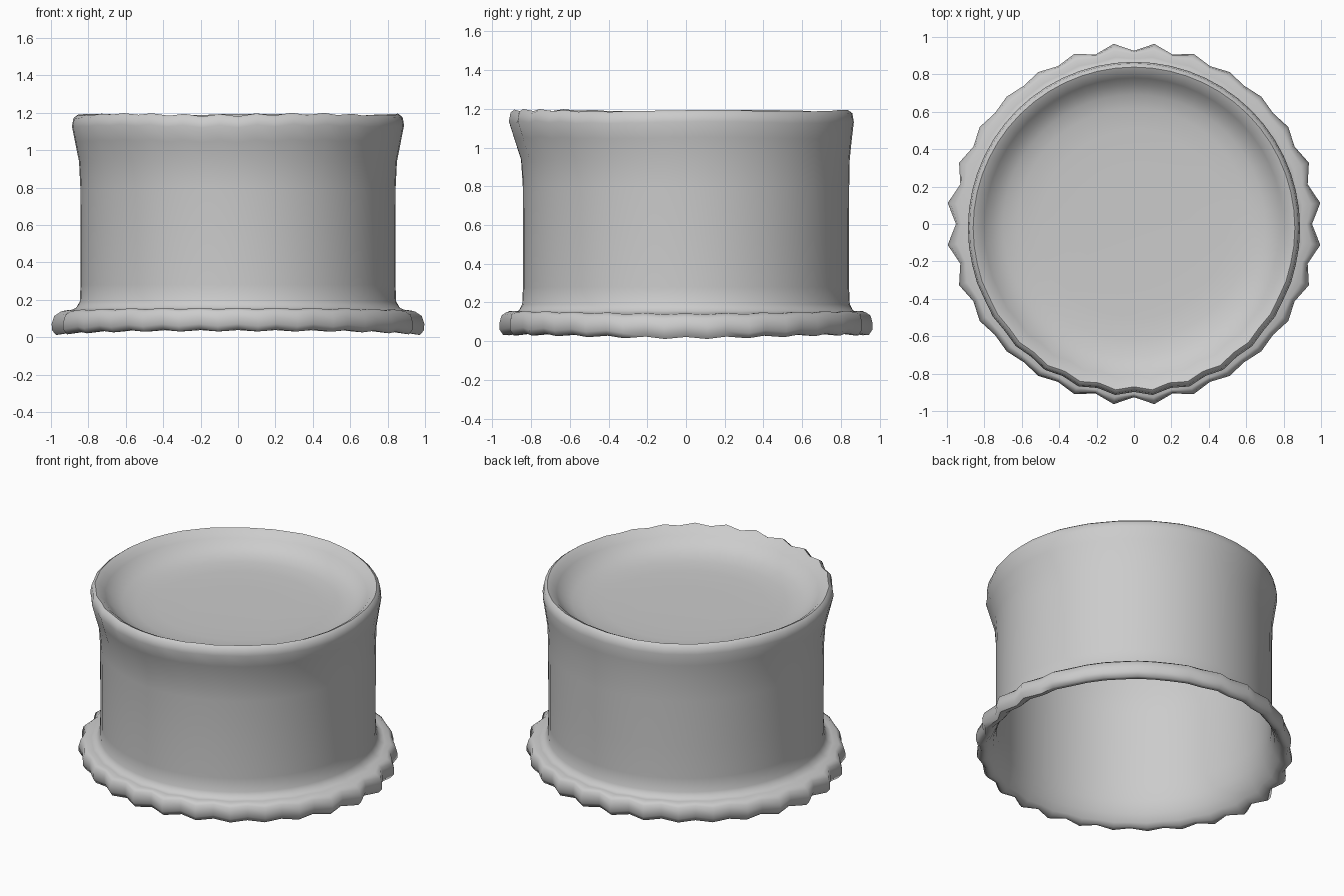
import bpy, bmesh, math

cube = bpy.data.objects.get("Cube")
if cube:
    bpy.data.objects.remove(cube, do_unlink=True)

SEGMENTS = 56
LOBES = SEGMENTS // 2

# Profile from dish centre, over the rim, down the wall, round the flange, up inside:
# radius, height, rim weight, flange weight
PROFILE = [
    (0.30, 1.05, 0, 0), (0.50, 1.053, 0, 0), (0.62, 1.06, 0.1, 0),
    (0.70, 1.078, 0.4, 0), (0.76, 1.107, 0.7, 0), (0.80, 1.145, 0.9, 0),
    (0.83, 1.175, 1, 0), (0.86, 1.19, 1, 0), (0.88, 1.175, 1, 0),
    (0.888, 1.13, 1, 0), (0.872, 1.05, 0.7, 0), (0.85, 0.94, 0.2, 0),
    (0.843, 0.8, 0, 0), (0.842, 0.5, 0, 0), (0.842, 0.28, 0, 0),
    (0.846, 0.19, 0, 0), (0.865, 0.158, 0, 0.1), (0.89, 0.15, 0, 0.3),
    (0.92, 0.153, 0, 0.6), (0.94, 0.138, 0, 0.9), (0.948, 0.1, 0, 1),
    (0.947, 0.065, 0, 1), (0.93, 0.036, 0, 0.9), (0.905, 0.034, 0, 0.6),
    (0.885, 0.055, 0, 0.3), (0.86, 0.1, 0, 0.1), (0.838, 0.18, 0, 0),
    (0.834, 0.3, 0, 0), (0.834, 0.8, 0, 0), (0.842, 0.94, 0.2, 0),
    (0.862, 1.05, 0.7, 0), (0.872, 1.13, 1, 0), (0.855, 1.17, 1, 0),
    (0.80, 1.13, 0.9, 0), (0.70, 1.066, 0.4, 0), (0.50, 1.042, 0, 0),
]


def ruffled_point(radius, height, rim, flange, k):
    """Place one profile point, with scalloped flange and uneven rim."""
    a = math.tau * k / SEGMENTS
    side = math.cos(a) ** 4
    front = max(0.0, -math.sin(a)) ** 2
    scallop = -math.cos(LOBES * a)
    amount = 0.006 + 0.016 * math.cos(2 * a) ** 2 + 0.004 * side
    radius += flange * (0.03 * side + amount * scallop)
    radius += rim * front * 0.011 * scallop
    height -= flange * (0.006 * scallop + 0.022 * side)
    height += rim * (0.001 + 0.006 * front) * scallop
    height += rim * 0.004 * math.sin(5 * a + 0.8)
    return (radius * math.cos(a),
            radius * math.sin(a) - 0.021 * rim,
            max(0.0, height))


# Ruffled drum: one thin closed shell
bm = bmesh.new()
rings = [[bm.verts.new(ruffled_point(*p, k)) for k in range(SEGMENTS)]
         for p in PROFILE]
for inner, outer in zip(rings, rings[1:]):
    for k in range(SEGMENTS):
        n = (k + 1) % SEGMENTS
        bm.faces.new((inner[k], outer[k], outer[n], inner[n]))
dish_centre = bm.verts.new((0, 0, 1.05))
ceiling_centre = bm.verts.new((0, 0, 1.04))
for k in range(SEGMENTS):
    n = (k + 1) % SEGMENTS
    bm.faces.new((dish_centre, rings[0][k], rings[0][n]))
    bm.faces.new((ceiling_centre, rings[-1][n], rings[-1][k]))

mesh = bpy.data.meshes.new("ruffled_drum")
bm.to_mesh(mesh)
bm.free()
drum = bpy.data.objects.new("ruffled_drum", mesh)
bpy.context.collection.objects.link(drum)

# Plain grey surface
GREY = (0.6, 0.6, 0.6, 1)
mat = bpy.data.materials.new("plain_grey")
mat.use_nodes = True
mat.diffuse_color = GREY
bsdf = next(n for n in mat.node_tree.nodes if n.type == 'BSDF_PRINCIPLED')
bsdf.inputs["Base Color"].default_value = GREY
mesh.materials.append(mat)

# Smooth shading
bpy.ops.object.select_all(action='DESELECT')
drum.select_set(True)
bpy.context.view_layer.objects.active = drum
bpy.ops.object.shade_smooth_by_angle(angle=math.radians(60))
